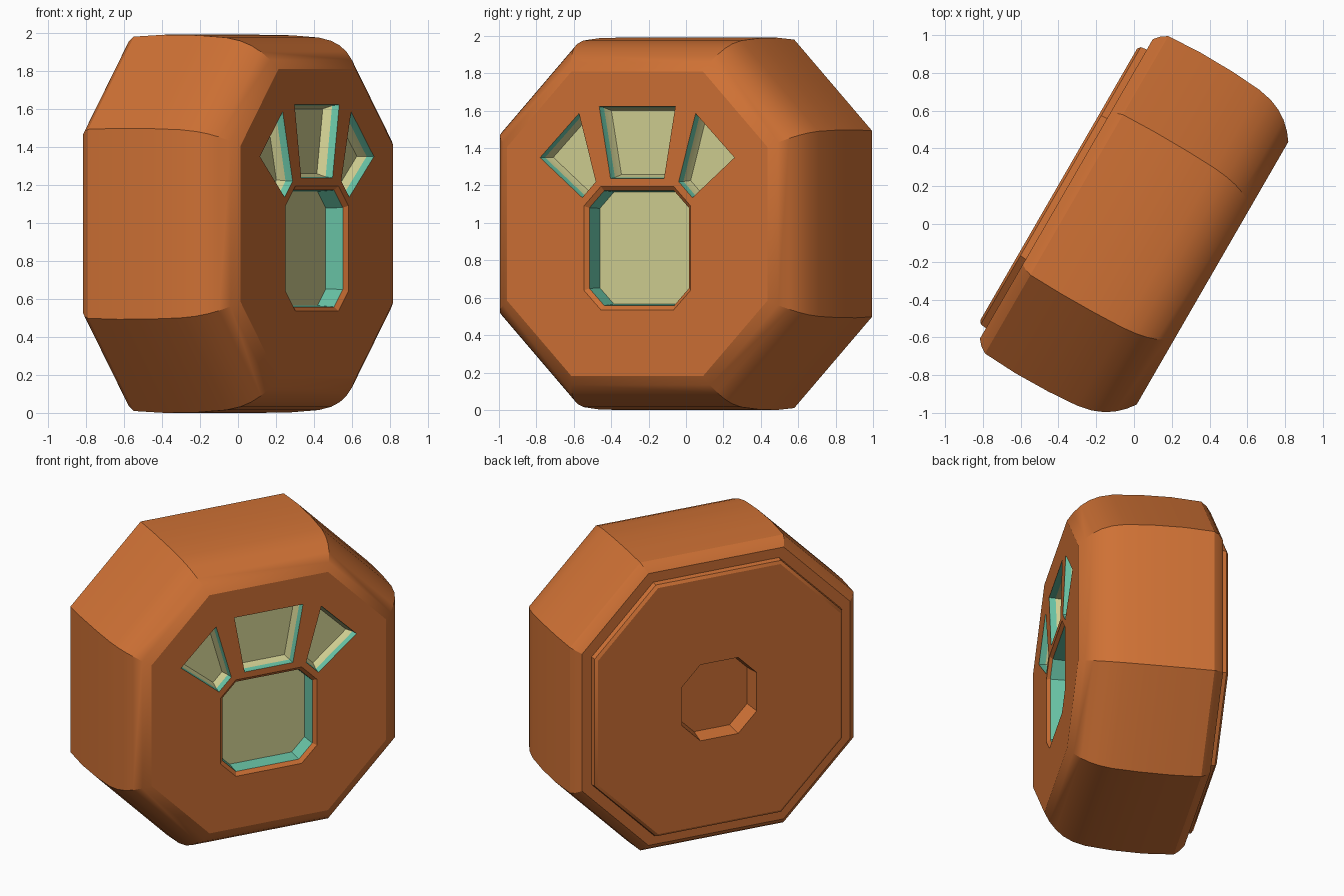
import bpy, bmesh, math
from mathutils import Vector, Matrix

if "Cube" in bpy.data.objects:
    bpy.data.objects.remove(bpy.data.objects["Cube"])

def material(name, rgb):
    m = bpy.data.materials.new(name)
    m.diffuse_color = (*rgb, 1)
    m.use_nodes = True
    m.node_tree.nodes["Principled BSDF"].inputs["Base Color"].default_value = m.diffuse_color
    return m

ORANGE, TEAL, KHAKI = 0, 1, 2
mats = [material("burnt_orange", (0.62, 0.165, 0.035)),
        material("teal", (0.14, 0.55, 0.38)),
        material("pale_khaki", (0.64, 0.63, 0.29))]

FRONT = 0.49   # distance of the front face along the axis
bm = bmesh.new()

def octagon(r, flat, squash=1.0, cz=0.0):
    """Square of half size r with cut corners; flat is half the straight side."""
    q = [(r, -flat), (r, flat), (flat, r), (-flat, r),
         (-r, flat), (-r, -flat), (-flat, -r), (flat, -r)]
    return [(x * squash, z + cz) for x, z in q]

def ring(points, depth):
    return [bm.verts.new((x, -depth, z)) for x, z in points]

def bridge(a, b, mat):
    n = len(a)
    for i in range(n):
        j = (i + 1) % n
        bm.faces.new((a[i], a[j], b[j], b[i])).material_index = mat

def shrink(points, d):
    """Inset a counter-clockwise outline by d."""
    out, n = [], len(points)
    for i in range(n):
        p0, p, p1 = (Vector(points[k % n]) for k in (i - 1, i, i + 1))
        e0, e1 = (p - p0).normalized(), (p1 - p).normalized()
        n0, n1 = Vector((-e0.y, e0.x)), Vector((-e1.y, e1.x))
        out.append(tuple(p + (n0 + n1) * d / (1 + n0.dot(n1))))
    return out

def recess(points, steps):
    """Sunken shape: steps are (inset, depth, wall colour); khaki floor."""
    first = prev = ring(points, FRONT)
    for inset, depth, mat in steps:
        nxt = ring(shrink(points, inset), FRONT - depth)
        bridge(prev, nxt, mat)
        prev = nxt
    bm.faces.new(prev).material_index = KHAKI
    return first

# Rounded octagonal shell, stepped back plate and central back recess
profile = [(FRONT, 0.815), (0.455, 0.862), (0.41, 0.905), (0.36, 0.938),
           (0.30, 0.963), (0.22, 0.98), (0.05, 0.992), (-0.15, 0.995),
           (-0.34, 0.985), (-0.375, 0.962), (-0.403, 0.93), (-0.403, 0.865),
           (-0.437, 0.86), (-0.45, 0.842), (-0.45, 0.26), (-0.34, 0.245)]
rings = [ring(octagon(r, r * 0.505, 0.985), a) for a, r in profile]
for a, b in zip(rings, rings[1:]):
    bridge(a, b, ORANGE)
bm.faces.new(rings[-1])

# Sunken paw shape: one pad and three toes
loops = [rings[0]]
loops.append(recess(octagon(0.33, 0.225, 1.0, -0.13),
                    [(0.023, 0.02, ORANGE), (0.03, 0.12, TEAL)]))
toe_steps = [(0.005, 0.04, TEAL), (0.022, 0.085, KHAKI)]
side_toe = [(0.256, 0.225), (0.34, 0.14), (0.60, 0.354), (0.36, 0.59)]
mid_toe = [(-0.165, 0.242), (0.165, 0.242), (0.235, 0.627), (-0.235, 0.627)]
mirrored = [(-x, z) for x, z in reversed(side_toe)]
for toe in (side_toe, mid_toe, mirrored):
    loops.append(recess(toe, toe_steps))

# Front face filled around the openings
edges = []
for lp in loops:
    edges += [bm.edges.get((lp[i - 1], lp[i])) for i in range(len(lp))]
bmesh.ops.triangle_fill(bm, use_beauty=True, use_dissolve=False, edges=edges,
                        normal=Vector((0, -1, 0)))
bmesh.ops.recalc_face_normals(bm, faces=bm.faces[:])

# Turn the block to its standing angle
bm.transform(Matrix.Translation((-0.009, -0.0156, 0.995)) @
             Matrix.Rotation(math.radians(60), 4, 'Z'))
mesh = bpy.data.meshes.new("paw_block")
bm.to_mesh(mesh)
bm.free()
for m in mats:
    mesh.materials.append(m)
obj = bpy.data.objects.new("paw_block", mesh)
bpy.context.collection.objects.link(obj)
bpy.context.view_layer.objects.active = obj
obj.select_set(True)
bpy.ops.object.shade_smooth_by_angle(angle=math.radians(28))
